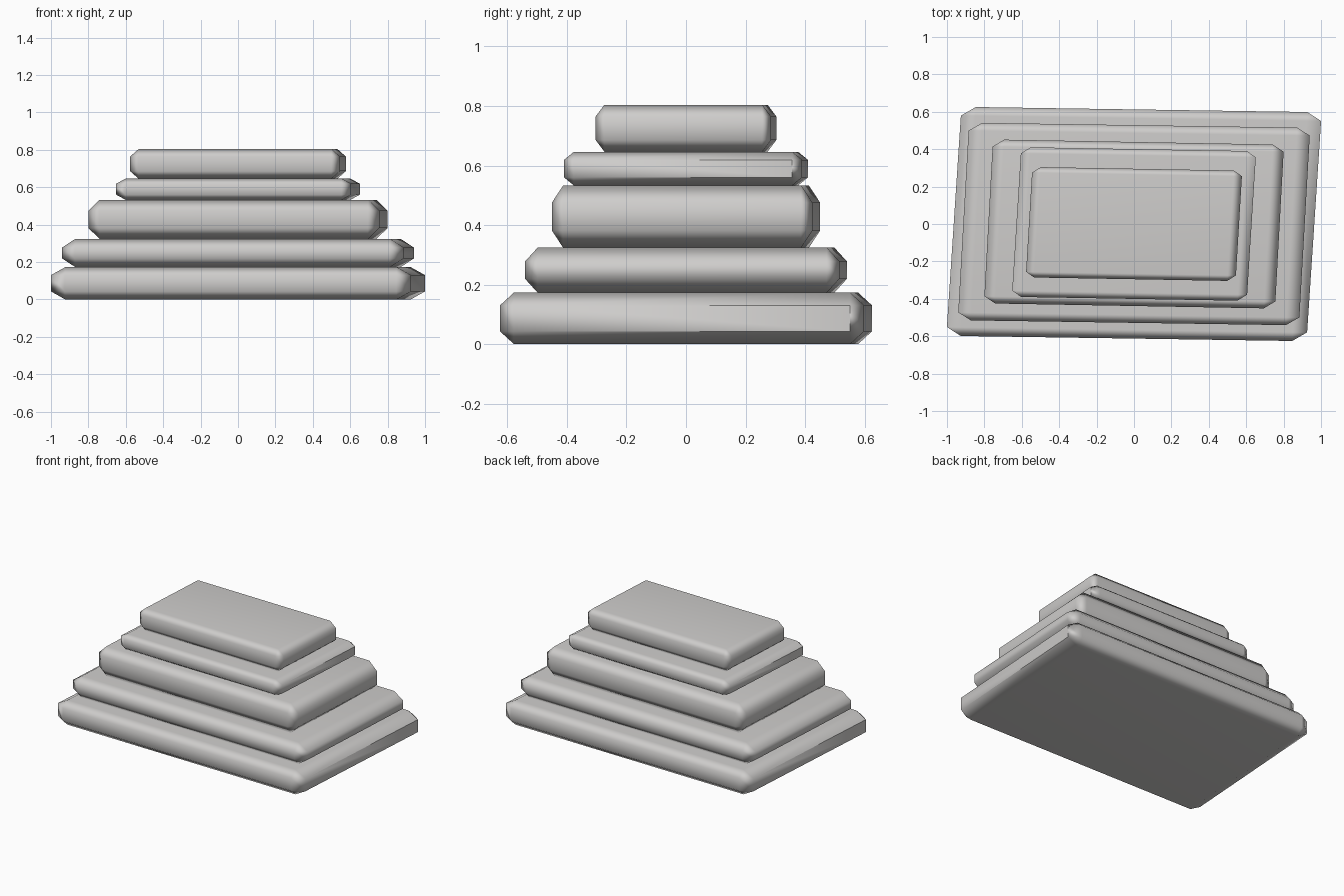
import bpy, bmesh, math
from mathutils import Matrix

if "Cube" in bpy.data.objects:
    bpy.data.objects.remove(bpy.data.objects["Cube"])

stone = bpy.data.materials.new("light grey stone")
stone.diffuse_color = (0.62, 0.61, 0.60, 1)
stone.use_nodes = True
stone.node_tree.nodes["Principled BSDF"].inputs["Base Color"].default_value = stone.diffuse_color


def slab(name, half_x, half_y, z0, z1, chamfer, skew_x, skew_y):
    """Chamfered, slightly skewed slab; chamfer gives its x, y and z widths."""
    bm = bmesh.new()
    half = (half_x, half_y, (z1 - z0) / 2)
    # Bevel by one unit, then scale so each axis gets its own chamfer width
    bmesh.ops.create_cube(bm, size=2)
    bmesh.ops.scale(bm, vec=[h / c for h, c in zip(half, chamfer)], verts=bm.verts)
    bmesh.ops.bevel(bm, geom=bm.edges[:], offset=1, offset_type='OFFSET',
                    segments=1, profile=0.5, affect='EDGES')
    bmesh.ops.scale(bm, vec=chamfer, verts=bm.verts)
    skew = Matrix(((1, skew_x, 0, 0), (skew_y, 1, 0, 0), (0, 0, 1, 0), (0, 0, 0, 1)))
    bm.transform(Matrix.Translation((0, 0, (z0 + z1) / 2)) @ skew)
    bmesh.ops.recalc_face_normals(bm, faces=bm.faces)
    mesh = bpy.data.meshes.new(name)
    bm.to_mesh(mesh)
    bm.free()
    mesh.materials.append(stone)
    obj = bpy.data.objects.new(name, mesh)
    bpy.context.collection.objects.link(obj)
    # Soft chamfers, with flat faces kept flat by weighted normals
    bpy.ops.object.select_all(action='DESELECT')
    obj.select_set(True)
    bpy.context.view_layer.objects.active = obj
    bpy.ops.object.shade_smooth_by_angle(angle=math.radians(58))
    weighted = obj.modifiers.new("flat faces", 'WEIGHTED_NORMAL')
    weighted.keep_sharp = True


# Stack of slabs, bottom to top
slab("base_slab", 0.963, 0.612, 0.003, 0.176, (0.077, 0.047, 0.043), 0.066, -0.0150)
slab("second_slab", 0.912, 0.528, 0.176, 0.327, (0.070, 0.042, 0.046), 0.057, -0.0150)
slab("third_slab", 0.778, 0.438, 0.327, 0.536, (0.060, 0.038, 0.058), 0.055, -0.0180)
slab("fourth_slab", 0.628, 0.400, 0.536, 0.649, (0.050, 0.033, 0.027), 0.063, -0.0170)
slab("top_slab", 0.561, 0.295, 0.649, 0.807, (0.045, 0.030, 0.040), 0.060, -0.0175)

# Rest the stack on the ground
for obj in bpy.context.collection.objects:
    obj.location.z = -0.003
